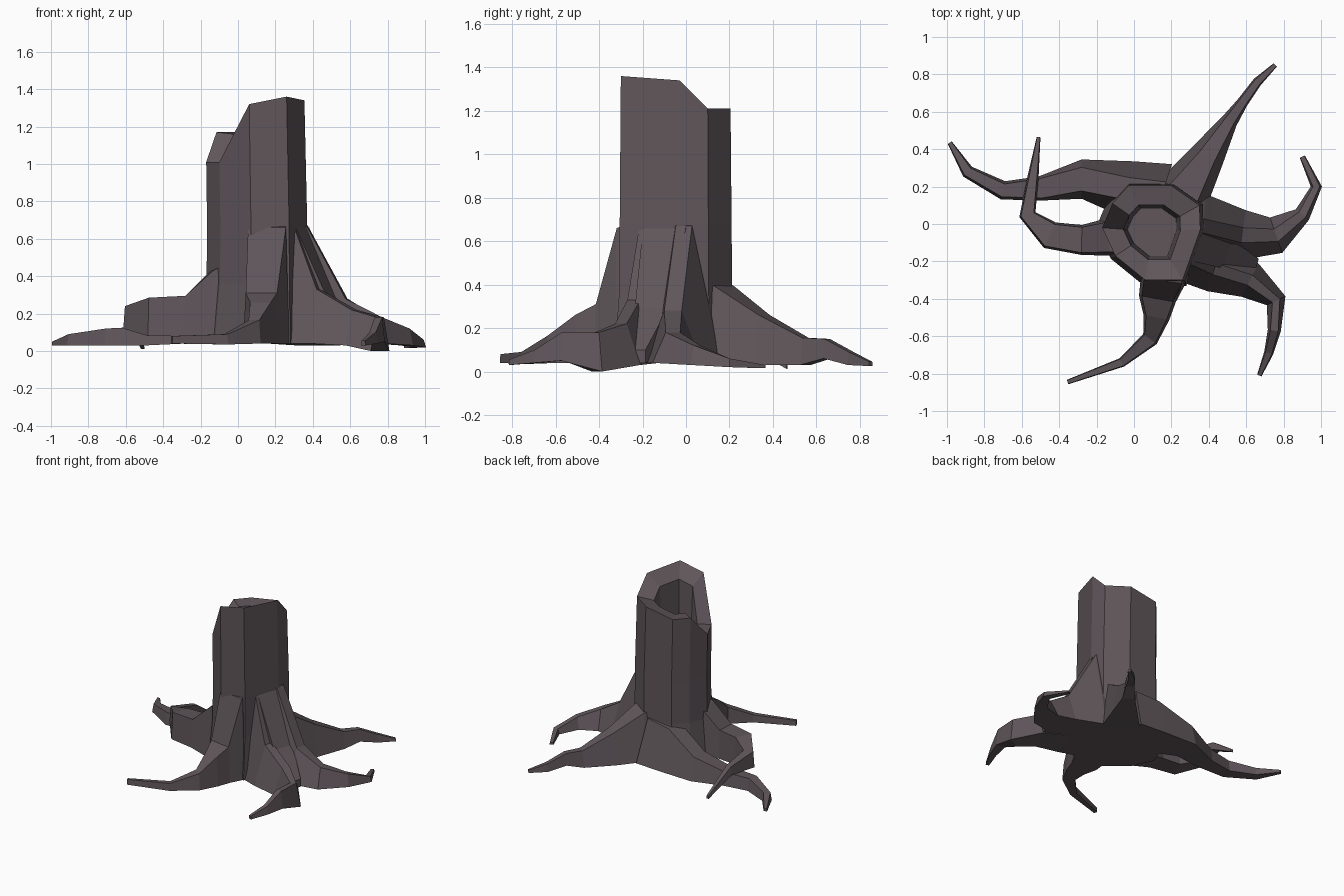
import bpy
from mathutils import Vector

bark = bpy.data.materials.new("dark bark")
bark.diffuse_color = (0.115, 0.092, 0.102, 1)


def loft(name, rings):
    """Closed, capped, flat-shaded skin through equal-length rings of points."""
    n = len(rings[0])
    verts = [tuple(p) for r in rings for p in r]
    faces = []
    for k in range(len(rings) - 1):
        for i in range(n):
            j = (i + 1) % n
            faces.append((k * n + i, k * n + j, (k + 1) * n + j, (k + 1) * n + i))
    faces.append(tuple(range(n))[::-1])
    faces.append(tuple(range((len(rings) - 1) * n, len(rings) * n)))
    me = bpy.data.meshes.new(name)
    me.from_pydata(verts, [], faces)
    me.materials.append(bark)
    ob = bpy.data.objects.new(name, me)
    bpy.context.collection.objects.link(ob)
    return ob


# Hollow trunk: broken top rim (x, y, z), scaled for the lower and inner rings
rim = [(-.17, -.02, 1.01), (-.10, -.17, 1.01), (.06, -.30, 1.32), (.26, -.30, 1.36),
       (.355, -.03, 1.34), (.35, .10, 1.21), (.20, .205, 1.21), (-.03, .205, 1.17), (-.115, .11, 1.17)]
cx, cy = .1, -.04


def ring(s, z=None, shift=0):
    return [(cx + (x - cx) * s + shift, cy + (y - cy) * s, h if z is None else z) for x, y, h in rim]


lip = [(x, y, min(h, 1.16 + (h - 1.17) * .6)) for x, y, h in ring(.58)]
loft("hollow_trunk", [ring(1.12, .04), ring(1.03, .36, .01), ring(1.02, .68, .01), ring(1),
                      lip, ring(.50, .75)])


# Roots: each station is (x, y, width, bottom z, top z, top width ratio)
def root(name, stations):
    pts = [Vector(s[:2]) for s in stations]
    rings = []
    for i, (x, y, w, zb, zt, t) in enumerate(stations):
        a, b = pts[max(i - 1, 0)], pts[min(i + 1, len(pts) - 1)]
        d = (b - a).normalized()
        s = Vector((-d.y, d.x)) * w / 2
        rings.append([(x + s.x, y + s.y, zb), (x - s.x, y - s.y, zb),
                      (x - s.x * t, y - s.y * t, zt), (x + s.x * t, y + s.y * t, zt)])
    return loft(name, rings)


root("back_left_root", [(.14, .13, .40, .04, .36, .5), (-.04, .19, .30, .04, .34, .4),
                        (-.28, .24, .21, .04, .21, .6), (-.50, .19, .13, .03, .13, .8),
                        (-.70, .18, .10, .03, .12, .7), (-.89, .28, .07, .03, .09, .7),
                        (-.985, .435, .025, .03, .05, .8)])
root("back_right_root", [(.20, .06, .30, .04, .46, .8), (.275, .18, .28, .04, .39, .6),
                         (.39, .36, .19, .03, .26, .5), (.51, .55, .09, .03, .155, .6),
                         (.58, .65, .06, .06, .15, .7), (.66, .76, .05, .03, .09, .7),
                         (.755, .85, .025, .025, .045, .8)])
root("right_root", [(.25, -.03, .36, .04, .73, .4), (.37, -.01, .34, .04, .67, .22),
                    (.58, -.06, .27, .04, .28, .3), (.76, -.06, .20, .04, .18, .35),
                    (.90, .05, .09, .03, .12, .5), (.975, .20, .06, .02, .06, .6),
                    (.90, .36, .03, .015, .03, .8)])
root("front_right_root", [(.20, -.12, .30, .04, .72, .5), (.30, -.20, .24, .04, .68, .12),
                          (.43, -.24, .25, .04, .33, .25), (.62, -.30, .20, .03, .22, .3),
                          (.76, -.41, .11, .0, .18, .4), (.75, -.57, .07, .05, .18, .6),
                          (.72, -.69, .05, .04, .10, .7), (.67, -.81, .025, .03, .055, .8)])
# Sloping web filling the valley between the two right-hand roots
root("right_root_web", [(.25, -.07, .22, .04, .72, 1), (.345, -.10, .21, .04, .66, 1),
                        (.50, -.16, .16, .04, .29, 1), (.66, -.21, .05, .04, .10, 1)])
root("front_root", [(.155, -.18, .24, .04, .72, .85), (.155, -.305, .24, .04, .66, .85),
                    (.125, -.40, .20, .04, .31, .85), (.12, -.50, .14, .04, .26, .8),
                    (.085, -.615, .09, .04, .165, .8), (-.065, -.74, .05, .035, .09, .8),
                    (-.355, -.845, .025, .04, .08, .8)])
root("left_root", [(.0, -.06, .24, .04, .50, .8), (-.14, -.07, .20, .04, .43, .8),
                   (-.28, -.085, .16, .08, .295, .85), (-.45, -.06, .15, .08, .285, .85),
                   (-.57, .05, .09, .12, .24, .8), (-.54, .25, .06, .13, .19, .7),
                   (-.51, .465, .02, .012, .035, .8)])
